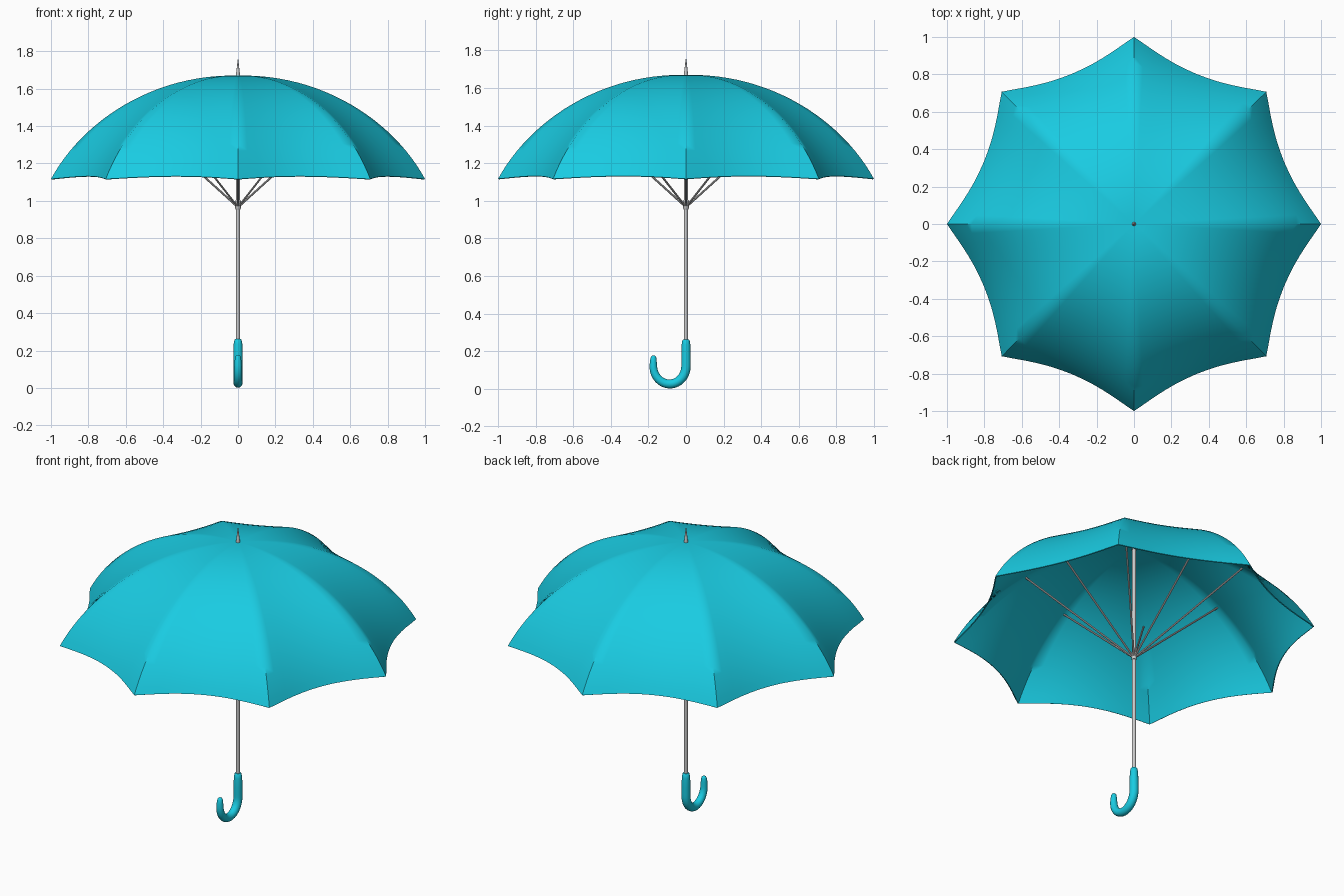
import bpy, bmesh, math
from mathutils import Vector
from mathutils.geometry import interpolate_bezier

if "Cube" in bpy.data.objects:
    bpy.data.objects.remove(bpy.data.objects["Cube"])

teal = bpy.data.materials.new("teal")
teal.diffuse_color = (0.01, 0.6, 0.76, 1)
teal.use_nodes = True
teal.node_tree.nodes["Principled BSDF"].inputs["Base Color"].default_value = teal.diffuse_color


def finish(bm, name, mat=None, angle=40, thickness=0):
    mesh = bpy.data.meshes.new(name)
    bm.to_mesh(mesh)
    bm.free()
    ob = bpy.data.objects.new(name, mesh)
    bpy.context.collection.objects.link(ob)
    if mat:
        mesh.materials.append(mat)
    bpy.ops.object.select_all(action='DESELECT')
    ob.select_set(True)
    bpy.context.view_layer.objects.active = ob
    if thickness:
        mod = ob.modifiers.new("cloth", 'SOLIDIFY')
        mod.thickness = thickness
        mod.offset = -1
        bpy.ops.object.modifier_apply(modifier=mod.name)
    bpy.ops.object.shade_smooth_by_angle(angle=math.radians(angle))
    return ob


def tube(name, path, radii, mat=None, sides=16):
    """Sweep a circle of varying radius along a path, with closed ends."""
    bm = bmesh.new()
    pts = [Vector(p) for p in path]
    rings = []
    for i, p in enumerate(pts):
        d = (pts[min(i + 1, len(pts) - 1)] - pts[max(i - 1, 0)]).normalized()
        ref = Vector((1, 0, 0)) if abs(d.x) < 0.9 else Vector((0, 1, 0))
        u = (ref - d * ref.dot(d)).normalized()
        v = d.cross(u)
        rings.append([bm.verts.new(p + radii[i] * (u * math.cos(a) + v * math.sin(a)))
                      for a in (2 * math.pi * k / sides for k in range(sides))])
    for r0, r1 in zip(rings, rings[1:]):
        for k in range(sides):
            n = (k + 1) % sides
            bm.faces.new((r0[k], r0[n], r1[n], r1[k]))
    bm.faces.new(rings[0][::-1])
    bm.faces.new(rings[-1])
    return finish(bm, name, mat)


# Canopy: eight panels stretched between curved ribs, sagging inward at the rim
RIBS, STEPS = 8, 12
rib = interpolate_bezier(Vector((0, 0, 1.67)), Vector((0.45, 0, 1.68)),
                         Vector((0.83, 0, 1.43)), Vector((1, 0, 1.117)), 25)
bm = bmesh.new()
apex = bm.verts.new(rib[0])
rings = []
for p in rib[1:]:
    ring = []
    for k in range(RIBS):
        a0, a1 = (2 * math.pi * (k + j) / RIBS for j in (0, 1))
        start = Vector((math.cos(a0), math.sin(a0), 0)) * p.x
        end = Vector((math.cos(a1), math.sin(a1), 0)) * p.x
        inward = -(start + end).normalized()
        for s in range(STEPS):
            f = s / STEPS
            sag = (1 - (2 * f - 1) ** 2) ** 1.2
            q = start.lerp(end, f) + inward * 0.055 * p.x ** 2 * sag
            q.z = p.z + 0.015 * p.x ** 6 * sag
            ring.append(bm.verts.new(q))
    rings.append(ring)
count = RIBS * STEPS
for k in range(count):
    n = (k + 1) % count
    bm.faces.new((apex, rings[0][k], rings[0][n]))
    for r0, r1 in zip(rings, rings[1:]):
        bm.faces.new((r0[k], r1[k], r1[n], r0[n]))
finish(bm, "canopy", teal, 50, 0.006)

# Shaft, runner collar and top spike
tube("shaft", [(0, 0, 0.24), (0, 0, 1.68)], [0.0105] * 2)
tube("runner", [(0, 0, z) for z in (0.955, 0.96, 1.0, 1.005)], [0.012, 0.015, 0.015, 0.012])
tube("spike", [(0, 0, z) for z in (1.655, 1.69, 1.735, 1.755)], [0.013, 0.009, 0.004, 0.002])

# Stretchers from the runner to the ribs
for k in range(RIBS):
    a = 2 * math.pi * k / RIBS
    c, s = math.cos(a), math.sin(a)
    tube(f"stretcher_{k + 1}", [(0.01 * c, 0.01 * s, 0.975), (0.6 * c, 0.6 * s, 1.508)],
         [0.0055] * 2, sides=8)

# Hooked handle
path = [(0, 0, z) for z in (0.262, 0.258, 0.235, 0.18, 0.14)]
radii = [0.015, 0.019, 0.023, 0.0245, 0.025]
for i in range(21):
    a = -math.pi * i / 20
    path.append((0, -0.087 + 0.087 * math.cos(a), 0.12 + 0.095 * math.sin(a)))
    radii.append(0.025 - 0.005 * (i / 20) ** 2)
path += [(0, -0.174, 0.145), (0, -0.173, 0.165), (0, -0.172, 0.173), (0, -0.172, 0.177)]
radii += [0.018, 0.015, 0.011, 0.004]
tube("handle", path, radii, teal, 20)
